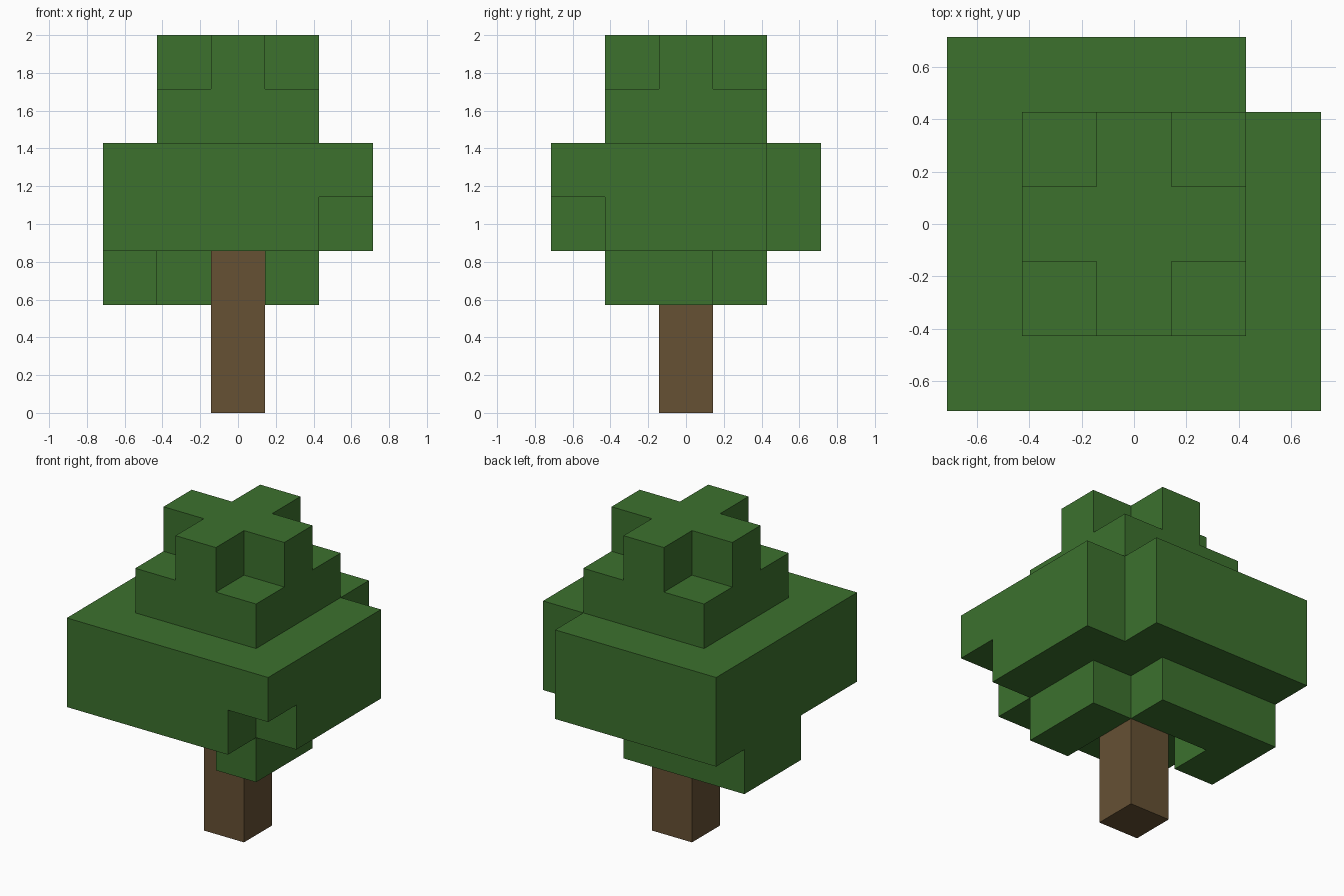
import bpy
import bmesh
import math
from mathutils import Vector

old = bpy.data.objects.get("Cube")
if old:
    bpy.data.objects.remove(old, do_unlink=True)

UNIT = 2 / 7  # edge length of one block


def make_material(name, colour):
    mat = bpy.data.materials.new(name)
    mat.use_nodes = True
    mat.diffuse_color = colour
    mat.node_tree.nodes["Principled BSDF"].inputs["Base Color"].default_value = colour
    return mat


def tier(level, *rows):
    """Block cells of one level; rows run from back to front, columns from -x to +x."""
    return {(col - 2, 2 - row, level)
            for row, line in enumerate(rows)
            for col, mark in enumerate(line) if mark == "#"}


def build_blocks(name, cells, mat):
    """Join blocks into one flat-faced shell, leaving out the faces between blocks."""
    bm = bmesh.new()
    for cell in cells:
        centre = Vector(cell) + Vector((0, 0, 0.5))
        for axis in range(3):
            for sign in (-1, 1):
                step = Vector((0, 0, 0))
                step[axis] = sign
                if tuple(int(c) for c in Vector(cell) + step) in cells:
                    continue
                u, v = Vector((0, 0, 0)), Vector((0, 0, 0))
                u[(axis + 1) % 3] = 0.5
                v[(axis + 2) % 3] = 0.5 * sign
                mid = centre + step * 0.5
                corners = (mid - u - v, mid + u - v, mid + u + v, mid - u + v)
                bm.faces.new([bm.verts.new(c * UNIT) for c in corners])
    bmesh.ops.remove_doubles(bm, verts=bm.verts, dist=0.001)
    bmesh.ops.dissolve_limit(bm, angle_limit=math.radians(1),
                             verts=bm.verts, edges=bm.edges)
    mesh = bpy.data.meshes.new(name)
    bm.to_mesh(mesh)
    bm.free()
    mesh.materials.append(mat)
    obj = bpy.data.objects.new(name, mesh)
    bpy.context.collection.objects.link(obj)
    return obj


leaf_green = make_material("leaf_green", (0.045, 0.165, 0.027, 1))
bark_brown = make_material("bark_brown", (0.133, 0.082, 0.034, 1))

# Trunk
build_blocks("trunk", {(0, 0, level) for level in range(3)}, bark_brown)

# Hanging boughs around the trunk
boughs = tier(2, ".....",
                 "###..",
                 "#..#.",
                 "...#.",
                 ".....")

# Wide canopy, two levels with missing corners
wide = tier(3, "####.",
               "#####",
               "#####",
               "#####",
               "####.")
wide |= tier(4, "####.",
                "#####",
                "#####",
                "#####",
                "#####")

# Narrow upper canopy with a cross-shaped crown
upper = tier(5, ".....", ".###.", ".###.", ".###.", ".....")
crown = tier(6, ".....", "..#..", ".###.", "..#..", ".....")

build_blocks("leaf_canopy", boughs | wide | upper | crown, leaf_green)
